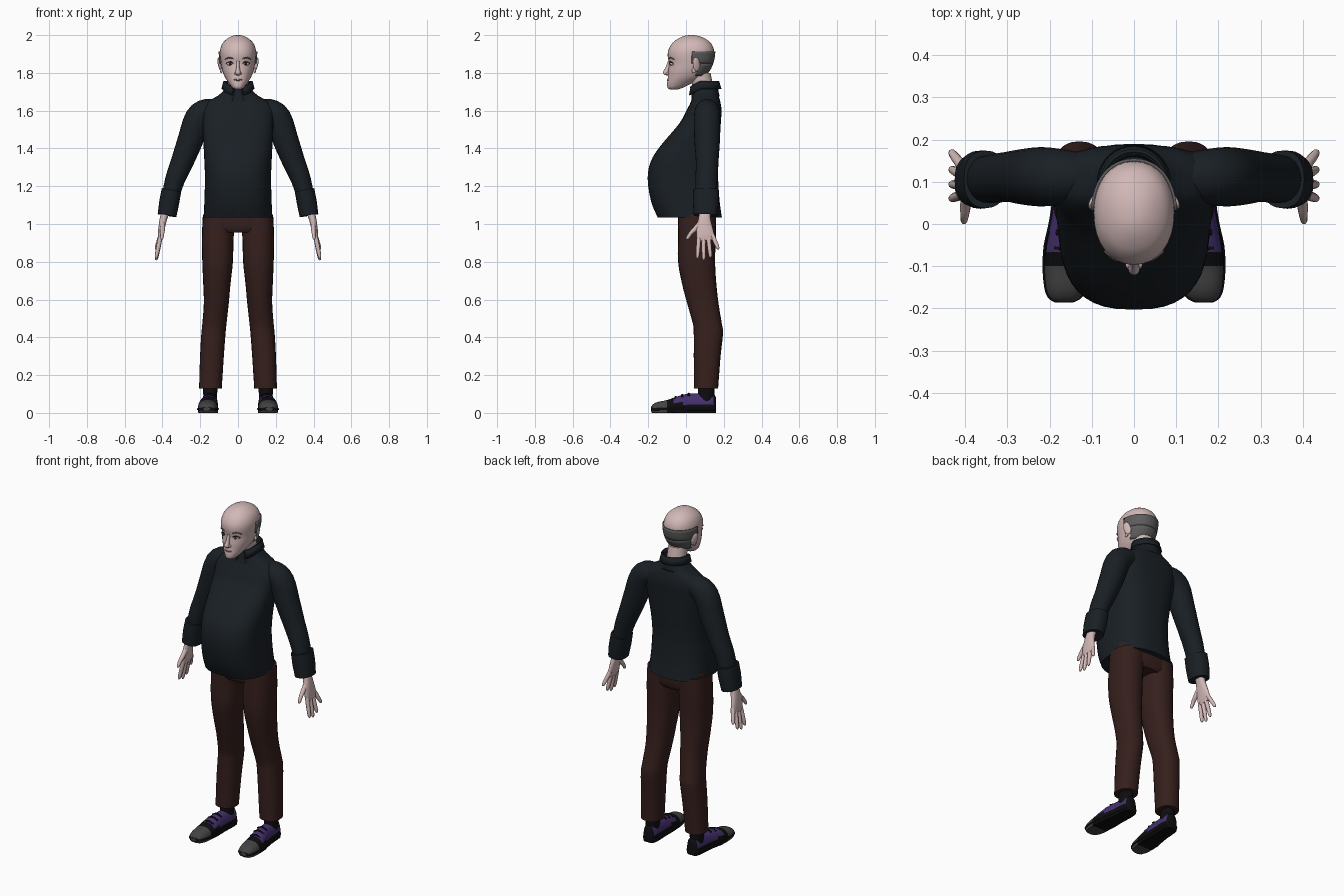
import bpy, math
from mathutils import Vector

X, Y, Z = Vector((1, 0, 0)), Vector((0, 1, 0)), Vector((0, 0, 1))


def material(name, r, g, b):
    m = bpy.data.materials.new(name)
    m.diffuse_color = (r, g, b, 1)
    return m


SKIN = material("skin", .64, .48, .47)
SHIRT = material("shirt", .010, .014, .018)
PANTS = material("trousers", .036, .014, .012)
HAIR = material("hair", .11, .11, .11)
BLACK = material("black", .004, .004, .005)
PURPLE = material("purple", .06, .03, .16)
TOE = material("toe_grey", .055, .055, .055)
WHITE = material("eye_white", .75, .75, .75)
IRIS = material("iris", .02, .013, .01)
LIP = material("lip", .30, .15, .14)


def spline(pts, steps):
    """Catmull-Rom through rows of numbers"""
    out = []
    for i in range(len(pts) - 1):
        a, b, c, d = pts[max(i - 1, 0)], pts[i], pts[i + 1], pts[min(i + 2, len(pts) - 1)]
        for s in range(steps):
            t = s / steps
            out.append([.5 * (2 * q + (r - p) * t + (2 * p - 5 * q + 4 * r - w) * t * t
                              + (3 * q - p - 3 * r + w) * t ** 3) for p, q, r, w in zip(a, b, c, d)])
    return out + [list(pts[-1])]


def finish(ob, mat, mirror=False, angle=40):
    if not ob.data.materials:
        ob.data.materials.append(mat)
    for f in ob.data.polygons:
        f.use_smooth = True
    ob.data.set_sharp_from_angle(angle=math.radians(angle))
    if mirror:
        m = ob.modifiers.new("mirror", 'MIRROR')
        m.use_mirror_merge = False
    return ob


def loft(name, secs, mat, n=24, p=2.0, tangent=None, side=Y, mirror=False, steps=3,
         arc=None, thick=0, warp=None, angle=40):
    """Superellipse rings (x, y, z, ru, rv) skinned along a path; arc gives an open shell"""
    rows = spline(secs, steps)
    verts, faces = [], []
    a0, a1 = arc or (0, 360)
    m = n + 1 if arc else n
    for i, (x, y, z, ru, rv) in enumerate(rows):
        t = tangent or (Vector(rows[min(i + 1, len(rows) - 1)][:3]) - Vector(rows[max(i - 1, 0)][:3])).normalized()
        u = side.cross(t).normalized()
        v = t.cross(u)
        for k in range(m):
            a = math.radians(a0 + (a1 - a0) * k / n)
            c, s = math.cos(a), math.sin(a)
            c = math.copysign(abs(c) ** (2 / p), c) * ru
            s = math.copysign(abs(s) ** (2 / p), s) * rv
            co = Vector((x, y, z)) + u * c + v * s
            verts.append(warp(co) if warp else co)
    for i in range(len(rows) - 1):
        for k in range(n):
            b, d = i * m + k, i * m + (k + 1) % m
            faces.append((b, d, d + m, b + m))
    if not arc:
        faces += [tuple(range(m))[::-1], tuple(range(len(verts) - m, len(verts)))]
    me = bpy.data.meshes.new(name)
    me.from_pydata(verts, [], faces)
    ob = bpy.data.objects.new(name, me)
    bpy.context.collection.objects.link(ob)
    if thick:
        s = ob.modifiers.new("thickness", 'SOLIDIFY')
        s.thickness, s.offset = thick, 0
    return finish(ob, mat, mirror, angle)


def flat(z, front, back, rx, x=0):
    """Horizontal section from its front and back limits"""
    return (x, (front + back) / 2, z, rx, (back - front) / 2)


def ball(name, loc, size, mat, mirror=True, rot=(0, 0, 0)):
    bpy.ops.mesh.primitive_uv_sphere_add(segments=16, ring_count=10)
    ob = bpy.context.object
    ob.name = name
    ob.scale, ob.rotation_euler, ob.location = size, rot, loc
    bpy.ops.object.transform_apply(location=True, rotation=True, scale=True)
    return finish(ob, mat, mirror)


# Shirt body with heavy belly
loft("shirt_body", [flat(*r) for r in (
    (1.035, -.150, .190, .182), (1.12, -.185, .178, .178), (1.24, -.203, .170, .175), (1.33, -.187, .172, .178),
    (1.41, -.138, .177, .182), (1.53, -.037, .184, .188), (1.60, .002, .188, .190), (1.645, .025, .182, .165),
    (1.68, .035, .172, .105), (1.715, .04, .165, .068))], SHIRT, n=40, p=2.6, tangent=Z)

# Sleeves and turned-back cuffs
loft("sleeve", [(.08, .112, 1.60, .05, .05), (.16, .112, 1.597, .066, .064), (.212, .112, 1.56, .07, .07),
                (.25, .112, 1.45, .068, .068), (.295, .112, 1.33, .06, .06), (.335, .108, 1.23, .052, .058),
                (.36, .106, 1.13, .045, .055)], SHIRT, mirror=True)
loft("cuff", [(.352, .106, 1.18, .052, .068), (.364, .105, 1.115, .053, .069), (.376, .103, 1.045, .050, .062),
              (.373, .103, 1.06, .038, .05)], SHIRT, p=2.4, mirror=True, steps=1)


# Stand collar, open and dipping at the front
def dip(co):
    f = max(0, min(1, (.075 - co.y) / .06))
    return Vector((co.x, co.y, co.z - .035 * f))


loft("collar", [flat(1.675, .03, .172, .085), flat(1.715, .032, .165, .068), flat(1.755, .022, .172, .074)],
     SHIRT, n=32, tangent=Z, arc=(-72, 252), thick=.012, warp=dip)
loft("collar_fold", [flat(1.757, .022, .172, .074), flat(1.715, .012, .185, .085)],
     SHIRT, n=32, tangent=Z, arc=(-68, 248), thick=.006, warp=dip, steps=1)

# Neck and head
loft("neck", [flat(1.66, .04, .155, .058), flat(1.72, .04, .145, .053), flat(1.80, .0, .13, .055)], SKIN, tangent=Z)
HEAD = [flat(*r) for r in (
    (1.712, -.085, -.045, .014), (1.722, -.098, -.015, .030), (1.745, -.100, .03, .048), (1.775, -.096, .085, .068),
    (1.81, -.094, .118, .082), (1.85, -.090, .138, .090), (1.89, -.097, .147, .095), (1.925, -.092, .147, .094),
    (1.96, -.070, .130, .080), (1.985, -.035, .095, .052), (1.997, -.005, .060, .025), (2.0, .02, .035, .006))]
loft("head", HEAD, SKIN, n=32, p=2.15, tangent=Z, angle=60)

# Hair fringe round the back, ears
hair = [(x, y, z, rx + .003, ry + .003) for x, y, z, rx, ry in spline(HEAD, 3) if 1.84 < z < 1.921]
low = [(x, y, z, rx + .003, ry + .003) for x, y, z, rx, ry in spline(HEAD, 3) if 1.785 < z < 1.853]
loft("hair_band", hair, HAIR, p=2.15, tangent=Z, arc=(2, 178), thick=.007, steps=1)
loft("hair_nape", low, HAIR, p=2.15, tangent=Z, arc=(27, 153), thick=.007, steps=1)
ball("ear", (.095, .055, 1.845), (.008, .021, .038), SKIN, rot=(.2, .15, .45))
ball("ear_lobe", (.088, .042, 1.812), (.007, .011, .014), SKIN)

# Face
loft("nose", [(0, -.086, 1.862, .008, .010), (0, -.096, 1.83, .009, .012), (0, -.105, 1.805, .013, .016),
              (0, -.103, 1.793, .014, .015), (0, -.096, 1.787, .007, .008)], SKIN, n=12, tangent=Z, angle=70)
ball("nostril", (.013, -.096, 1.797), (.007, .010, .007), SKIN)
ball("eye", (.042, -.073, 1.848), (.019, .012, .009), WHITE, rot=(0, 0, .35))
ball("iris", (.041, -.081, 1.848), (.008, .006, .008), IRIS, rot=(0, 0, .3))
loft("upper_eyelid", [(.020, -.083, 1.847, .002, .003), (.040, -.084, 1.859, .003, .004),
                      (.063, -.068, 1.850, .002, .003)], IRIS, n=8, mirror=True)
loft("eyebrow", [(.016, -.088, 1.869, .003, .003), (.042, -.085, 1.881, .004, .004),
                 (.070, -.064, 1.872, .002, .003)], HAIR, n=8, mirror=True)
loft("mouth", [(.0, -.099, 1.762, .004, .003), (.015, -.096, 1.763, .004, .003),
               (.031, -.083, 1.766, .002, .003)], LIP, n=8, mirror=True)

# Hands
loft("palm", [(.375, .100, 1.09, .022, .030), (.393, .098, 1.035, .020, .031), (.404, .098, .98, .017, .043),
              (.411, .103, .935, .014, .047), (.414, .105, .912, .009, .040)], SKIN, p=2.4, mirror=True)
for i, (yb, yt, zt) in enumerate(((.070, .060, .818), (.093, .094, .808), (.117, .130, .822), (.138, .172, .866))):
    d = Vector((.434, yt, zt)) - Vector((.408, yb, .945))
    loft("finger_%d" % (i + 1), [(*(Vector((.408, yb, .945)) + d * f), r, r) for f, r in
         ((0, .012), (.5, .0115), (.9, .009), (1, .003))], SKIN, n=10, mirror=True)
loft("thumb", [(.398, .085, 1.015, .013, .016), (.399, .050, .975, .013, .014), (.401, .026, .952, .011, .011),
               (.403, .008, .925, .008, .009), (.403, .004, .918, .003, .003)], SKIN, n=10, mirror=True)

# Trousers
loft("trouser_hips", [flat(.955, -.03, .145, .13), flat(.985, -.042, .158, .175), flat(1.08, -.04, .16, .175)],
     PANTS, n=32, p=2.5, tangent=Z)
loft("trouser_leg", [flat(*r) for r in (
    (1.05, -.04, .16, .088, .098), (.93, -.042, .158, .084, .107), (.80, -.042, .154, .081, .108),
    (.68, -.020, .161, .072, .112), (.58, .006, .172, .066, .115), (.47, .037, .190, .064, .125),
    (.42, .041, .196, .064, .130), (.30, .041, .183, .063, .138), (.13, .042, .170, .060, .146))],
    PANTS, p=2.3, tangent=Z, mirror=True)
loft("sock", [flat(.05, .06, .15, .036, .147), flat(.15, .065, .15, .038, .147)], BLACK, tangent=Z, mirror=True)


# Shoes: rounded upper over a flat sole
def shoe(name, grow, low, mat):
    rows = ((.166, -.186, .030, .018), (.164, -.175, .045, .036), (.162, -.15, .058, .047), (.160, -.10, .068, .053),
            (.158, -.05, .086, .052), (.153, 0, .100, .046), (.149, .05, .102, .042), (.146, .10, .104, .041),
            (.145, .145, .100, .036), (.145, .160, .080, .020))
    return loft(name, [(x, y, .02, r + grow, (low or h) - .02) for x, y, h, r in rows], mat, n=28, p=2.4,
                tangent=Y, side=Z, mirror=True, warp=lambda c: Vector((c.x, c.y, max(c.z, 0))))


upper = shoe("shoe_upper", 0, 0, PURPLE)
upper.data.materials.append(TOE)
upper.data.materials.append(BLACK)
for f in upper.data.polygons:
    c = f.center
    f.material_index = 1 if c.y < -.105 else 2 if c.z < .05 or c.y < -.07 or c.y > .14 else 0
shoe("shoe_sole", .004, .032, BLACK)
for i, (y, z) in enumerate(((-.055, .083), (-.02, .094), (.015, .101))):
    loft("shoe_lace_%d" % (i + 1), [(.124 - i * .002, y, z - .010, .004, .007), (.156 - i * .002, y, z + .002, .004, .007),
         (.188 - i * .004, y, z - .010, .004, .007)], BLACK, n=8, mirror=True)
